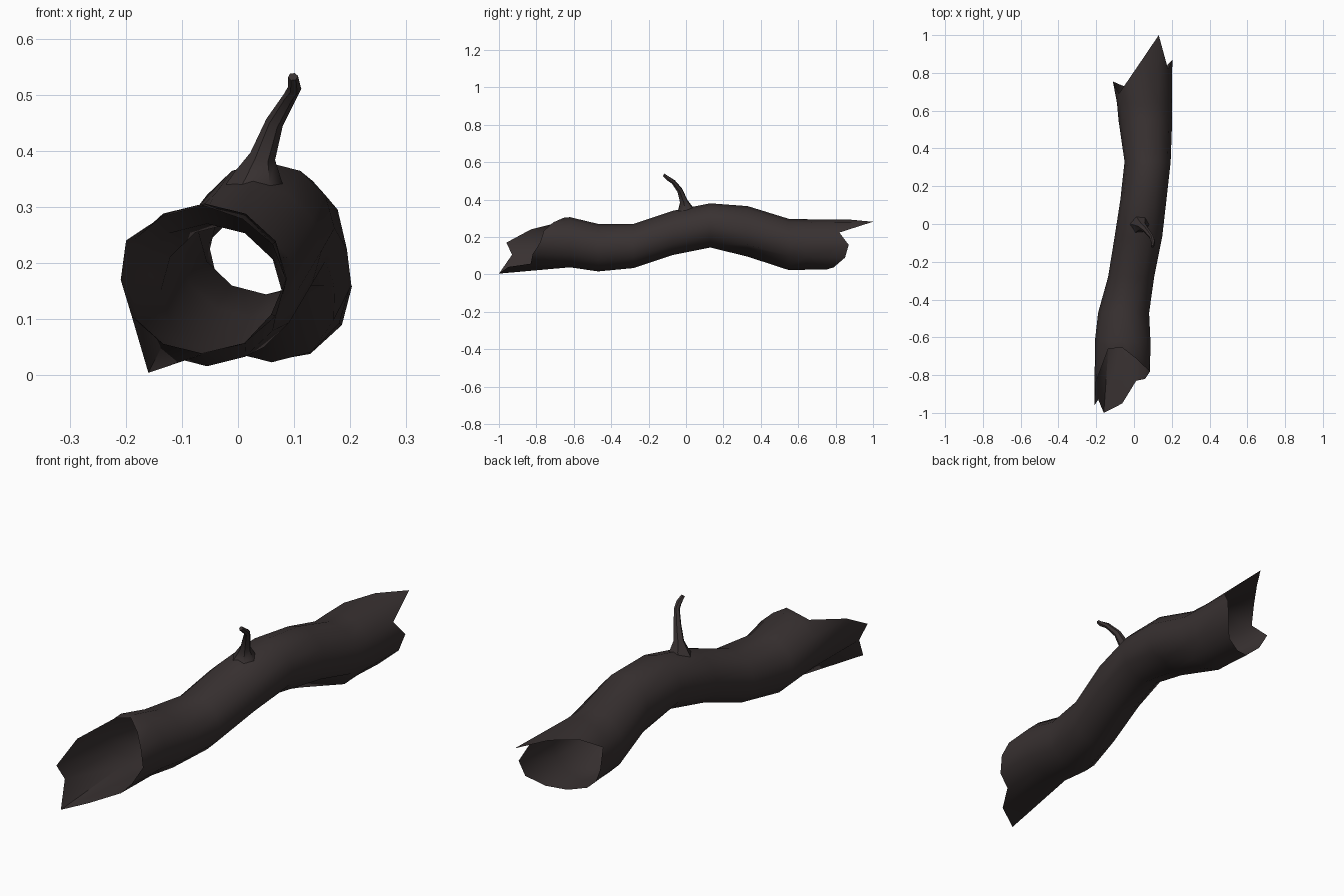
import bpy, bmesh, math
from mathutils import Vector

cube = bpy.data.objects.get("Cube")
if cube:
    bpy.data.objects.remove(cube)

SIDES = 12
bark = bpy.data.materials.new("dark bark")
bark.use_nodes = True
bark.diffuse_color = (0.04, 0.031, 0.031, 1)
bark.node_tree.nodes["Principled BSDF"].inputs["Base Color"].default_value = (0.04, 0.031, 0.031, 1)
bark.node_tree.nodes["Principled BSDF"].inputs["Roughness"].default_value = 0.9


def tube(name, rings, angle, cap=False):
    """Skin a list of equally sized point rings."""
    bm = bmesh.new()
    loops = [[bm.verts.new(p) for p in ring] for ring in rings]
    for a, b in zip(loops, loops[1:]):
        n = len(a)
        for i in range(n):
            j = (i + 1) % n
            bm.faces.new((a[i], a[j], b[j], b[i]))
    if cap:
        bm.faces.new(loops[-1])
    bmesh.ops.recalc_face_normals(bm, faces=bm.faces)
    mesh = bpy.data.meshes.new(name)
    bm.to_mesh(mesh)
    bm.free()
    mesh.materials.append(bark)
    ob = bpy.data.objects.new(name, mesh)
    bpy.context.collection.objects.link(ob)
    bpy.ops.object.select_all(action='DESELECT')
    ob.select_set(True)
    bpy.context.view_layer.objects.active = ob
    bpy.ops.object.shade_smooth_by_angle(angle=math.radians(angle))
    return ob


def log_point(i, y, xc, zc, rx, rz, scale=1.0):
    a = 2 * math.pi * i / SIDES
    return Vector((xc + rx * scale * math.cos(a), y, zc + rz * scale * math.sin(a)))


# Bending trunk: y, centre x, centre z, half width, half height
trunk = [
    (-0.62, -0.06, 0.172, 0.147, 0.134),
    (-0.47, -0.055, 0.143, 0.135, 0.127),
    (-0.28, -0.015, 0.152, 0.122, 0.118),
    (-0.07, 0.023, 0.222, 0.126, 0.118),
    (0.13, 0.05, 0.262, 0.122, 0.118),
    (0.33, 0.072, 0.225, 0.122, 0.14),
    (0.55, 0.06, 0.16, 0.142, 0.137),
    (0.64, 0.055, 0.16, 0.145, 0.135),
]
# Broken ends: y and radial scale, going round from the +x side
front_break = [(-0.78, 1), (-0.76, 0.97), (-0.71, 0.96), (-0.655, 1.02),
               (-0.66, 1.0), (-0.83, 1.08), (-0.96, 1.0), (-0.93, 1.0),
               (-1.0, 1.33), (-0.95, 1.0), (-0.83, 1.0), (-0.82, 0.95)]
back_break = [(0.87, 1.02), (0.82, 1.0), (1.0, 1.08), (0.88, 1.02),
              (0.77, 1.0), (0.69, 1.0), (0.755, 1.08), (0.74, 1.0),
              (0.72, 1.0), (0.75, 1.0), (0.79, 1.05), (0.85, 1.04)]
# Hollow fold under the rear bend: (ring, side) -> radial scale
fold = {(5, 10): 0.68, (5, 11): 0.95, (5, 9): 0.93, (6, 11): 0.9}

rings = [[log_point(i, y, -0.062, 0.17, 0.147, 0.13, s) for i, (y, s) in enumerate(front_break)]]
for r, ring in enumerate(trunk):
    rings.append([log_point(i, *ring, fold.get((r, i), 1.0)) for i in range(SIDES)])
rings.append([log_point(i, y, 0.05, 0.158, 0.15, 0.132, s) for i, (y, s) in enumerate(back_break)])
# Settle the lowest splinter on the ground
low = min(p.z for ring in rings for p in ring)
for p in rings[0]:
    if p.z < 0.03:
        p.z -= low
tube("hollow_log", rings, 45)

# Curved twig with a flared foot: centre point and radius
path = [((0.03, 0.0, 0.325), 0.062), ((0.036, -0.003, 0.352), 0.044),
        ((0.044, -0.012, 0.39), 0.023), ((0.065, -0.033, 0.45), 0.016),
        ((0.092, -0.068, 0.495), 0.012), ((0.101, -0.095, 0.512), 0.012),
        ((0.098, -0.119, 0.532), 0.009)]
twig = []
for k, (c, rad) in enumerate(path):
    c = Vector(c)
    ahead = Vector(path[min(k + 1, len(path) - 1)][0])
    behind = Vector(path[max(k - 1, 0)][0])
    d = (ahead - behind).normalized() if k else Vector((0, 0, 1))
    u = d.cross(Vector((0, 1, 0))).normalized()
    v = d.cross(u)
    twig.append([c + rad * (u * math.cos(t) + v * math.sin(t))
                 for t in (math.tau * i / 6 for i in range(6))])
tube("twig", twig, 50, cap=True)
